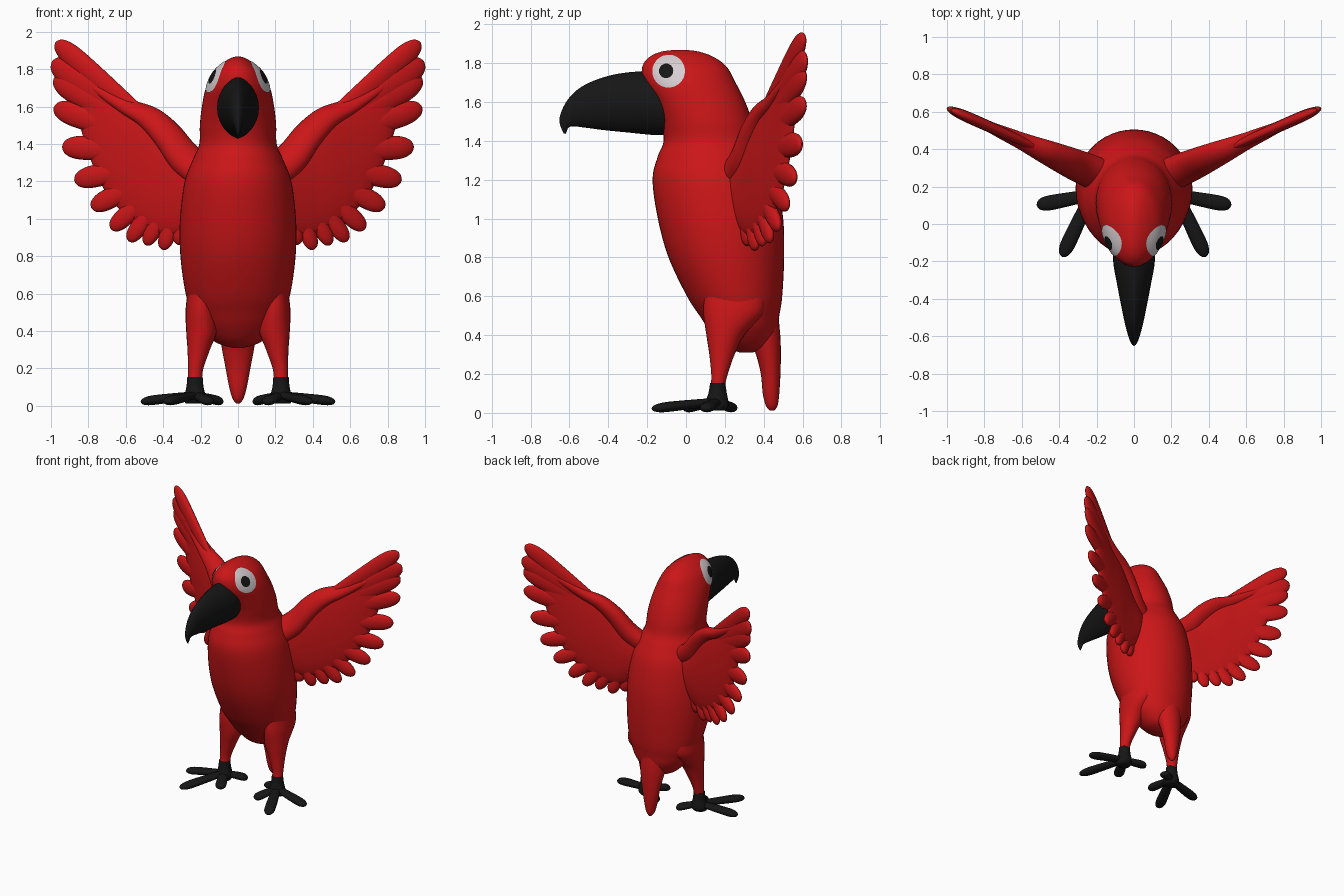
import bpy, bmesh, math
from mathutils import Vector
from mathutils.bvhtree import BVHTree

if "Cube" in bpy.data.objects:
    bpy.data.objects.remove(bpy.data.objects["Cube"])


def material(name, rgb):
    m = bpy.data.materials.new(name)
    m.diffuse_color = (*rgb, 1)
    m.use_nodes = True
    m.node_tree.nodes["Principled BSDF"].inputs["Base Color"].default_value = m.diffuse_color
    return m


RED = material("red feathers", (0.6, 0.008, 0.009))
BLACK = material("black horn", (0.008, 0.008, 0.008))
WHITE = material("eye white", (0.68, 0.62, 0.64))


def smooth_rows(rows, n=6):
    """Catmull-Rom resampling of rows of numbers."""
    out = []
    for i in range(len(rows) - 1):
        a, b, c, d = (rows[max(0, min(len(rows) - 1, i + k))] for k in (-1, 0, 1, 2))
        for s in range(n):
            t = s / n
            out.append([0.5 * (2 * q + (r - p) * t + (2 * p - 5 * q + 4 * r - w) * t * t
                               + (3 * q - p - 3 * r + w) * t ** 3)
                        for p, q, r, w in zip(a, b, c, d)])
    return out + [list(rows[-1])]


def finish(name, bm, mat, mirror):
    me = bpy.data.meshes.new(name)
    bm.to_mesh(me)
    bm.free()
    me.materials.append(mat)
    for p in me.polygons:
        p.use_smooth = True
    ob = bpy.data.objects.new(name, me)
    bpy.context.collection.objects.link(ob)
    if mirror:
        ob.modifiers.new("mirror", "MIRROR").use_mirror_merge = False
    return ob


def part(name, mat, lofts, mirror=False):
    """One object made of lofts; each loft is a list of rings of points."""
    bm = bmesh.new()
    for rings in lofts:
        vs = [[bm.verts.new(p) for p in r] for r in rings]
        n = len(vs[0])
        for r, q in zip(vs, vs[1:]):
            for i in range(n):
                j = (i + 1) % n
                bm.faces.new((r[i], r[j], q[j], q[i]))
        bm.faces.new(vs[0])
        bm.faces.new(vs[-1])
    bmesh.ops.recalc_face_normals(bm, faces=bm.faces)
    return finish(name, bm, mat, mirror)


def ring(centre, u, v, n=24, power=1.0):
    pts = []
    for i in range(n):
        a = 2 * math.pi * i / n
        c = math.cos(a)
        pts.append(Vector(centre) + Vector(u) * math.copysign(abs(c) ** power, c)
                   + Vector(v) * math.sin(a))
    return pts


def column(rows, n=24):
    """Horizontal rings from rows of z, x centre, y front, y back, half width."""
    return [ring((x, (f + b) / 2, z), (h, 0, 0), (0, (b - f) / 2, 0), n)
            for z, x, f, b, h in smooth_rows(rows)]


BLADE = [(0, .75), (.35, .9), (.7, 1), (.86, .93), (.95, .66), (.985, .36), (1, .04)]


def blade(a, b, w, t, up):
    """Flat rounded finger from a to b."""
    a, b, up = Vector(a), Vector(b), Vector(up).normalized()
    side = (b - a).cross(up).normalized()
    return [ring(a.lerp(b, s), side * w * k, up * t * k, 16)
            for s, k in smooth_rows(BLADE, 3)]


# Body and head
body = part("body", RED, [column([
    (.31, 0, .28, .34, .03), (.34, 0, .2, .42, .12), (.42, 0, .125, .465, .2),
    (.5, 0, .07, .48, .245), (.6, 0, .005, .495, .28), (.8, 0, -.09, .505, .308),
    (1.0, 0, -.145, .5, .31), (1.2, 0, -.172, .465, .285), (1.32, 0, -.145, .41, .24),
    (1.4, 0, -.115, .365, .207), (1.5, 0, -.13, .34, .204), (1.6, 0, -.17, .305, .193),
    (1.7, 0, -.22, .255, .172), (1.78, 0, -.225, .21, .135), (1.83, 0, -.19, .145, .085),
    (1.858, 0, -.13, .07, .04), (1.868, 0, -.06, 0, .01)], 48)])

# Tail
part("tail", RED, [column([
    (.55, 0, .28, .47, .1), (.4, 0, .32, .485, .1), (.3, 0, .36, .488, .085),
    (.2, 0, .385, .486, .066), (.1, 0, .395, .48, .047), (.04, 0, .41, .472, .03),
    (.012, 0, .43, .455, .01)])])

# Beak: sections run from a top point to a bottom point
beak = []
for ty, tz, by, bz, hw in smooth_rows([
        (-.1, 1.745, -.04, 1.432, .1), (-.22, 1.757, -.16, 1.43, .112),
        (-.35, 1.745, -.3, 1.443, .09), (-.46, 1.715, -.42, 1.455, .068),
        (-.55, 1.67, -.52, 1.468, .048), (-.61, 1.61, -.58, 1.475, .032),
        (-.645, 1.54, -.605, 1.468, .02), (-.65, 1.49, -.612, 1.452, .013),
        (-.63, 1.438, -.62, 1.436, .003)]):
    top, bot = Vector((0, ty, tz)), Vector((0, by, bz))
    beak.append(ring((top + bot) / 2, (hw, 0, 0), (top - bot) / 2, 32, 1.3))
part("beak", BLACK, [beak])

# Legs
part("leg", RED, [column([
    (.66, .19, .1, .4, .07), (.52, .195, .09, .4, .085), (.4, .195, .105, .3, .082),
    (.3, .21, .12, .25, .06), (.2, .226, .13, .215, .041), (.14, .23, .128, .2, .038)])],
    mirror=True)

# Feet: ankle and four toes
toes = [(.52, .1), (.385, -.175), (.15, -.01), (.085, .245)]
foot = [column([(.155, .23, .124, .202, .041), (.1, .23, .115, .21, .046),
                (.04, .23, .095, .22, .06), (.012, .23, .11, .2, .05)])]
foot += [blade((.23, .155, .058), (x, y, .022), .04, .026, (0, 0, 1)) for x, y in toes]
part("foot", BLACK, foot, mirror=True)


# Wings: a swept sheet, a thick arm and a fan of feathers
def wing_y(x):
    return .18 + .44 * x


def on_wing(x, z):
    return Vector((x, wing_y(x), z))


NORMAL = (-.44, 1, 0)
sheet = []
for x, zt, zb, t in smooth_rows([
        (.16, 1.33, 1.02, .08), (.24, 1.37, .95, .08), (.32, 1.45, .91, .07),
        (.4, 1.54, .91, .062), (.5, 1.61, .95, .055), (.6, 1.645, 1.02, .045),
        (.7, 1.72, 1.13, .036), (.79, 1.78, 1.32, .028), (.86, 1.78, 1.55, .015)]):
    sheet.append(ring(on_wing(x, (zt + zb) / 2), (0, 0, (zt - zb) / 2), (0, t, 0), 32))

arm = []
for x, z, r in smooth_rows([(.15, 1.22, .09), (.28, 1.32, .085), (.38, 1.45, .075),
                            (.48, 1.545, .062), (.6, 1.605, .045), (.75, 1.7, .03),
                            (.85, 1.78, .01)]):
    arm.append(ring(on_wing(x, z), (-.7 * r, 0, .75 * r), Vector(NORMAL) * r * .9, 20))

feathers = [  # root x, z, tip x, z, half width
    (.5, 1.53, .975, 1.945, .062), (.5, 1.5, .995, 1.84, .075), (.48, 1.46, .985, 1.75, .07),
    (.46, 1.42, .985, 1.595, .066), (.45, 1.36, .94, 1.385, .064),
    (.42, 1.3, .875, 1.205, .06), (.4, 1.25, .785, 1.06, .056), (.37, 1.22, .68, .945, .052),
    (.35, 1.2, .585, .88, .048), (.32, 1.18, .495, .86, .045), (.29, 1.15, .405, .835, .045),
    (.25, 1.12, .32, .86, .045)]
wing = [sheet, arm]
wing += [blade(on_wing(a, b), on_wing(c, d), w, .03, NORMAL) for a, b, c, d, w in feathers]
part("wing", RED, wing, mirror=True)

# Eyes: thin plates laid onto the head
tree = BVHTree.FromPolygons([v.co for v in body.data.vertices],
                            [p.vertices for p in body.data.polygons])


def eye_plate(name, mat, cy, cz, radius, lift, n=32, steps=8):
    def drop(r, a):
        o = Vector((1, cy + r * math.cos(a), cz + r * math.sin(a)))
        hit, nor = tree.ray_cast(o, Vector((-1, 0, 0)))[:2]
        if hit is None:
            hit, nor = tree.find_nearest(o)[:2]
        if nor.x < 0:
            nor = -nor
        return hit + nor * lift
    bm = bmesh.new()
    mid = bm.verts.new(drop(0, 0))
    prev = None
    for s in range(1, steps + 1):
        cur = [bm.verts.new(drop(radius * s / steps, 2 * math.pi * i / n)) for i in range(n)]
        for i in range(n):
            j = (i + 1) % n
            if prev:
                bm.faces.new((prev[i], cur[i], cur[j], prev[j]))
            else:
                bm.faces.new((mid, cur[i], cur[j]))
        prev = cur
    finish(name, bm, mat, True)


eye_plate("eye_white", WHITE, -.088, 1.757, .083, .004)
eye_plate("pupil", BLACK, -.1, 1.757, .036, .008)
